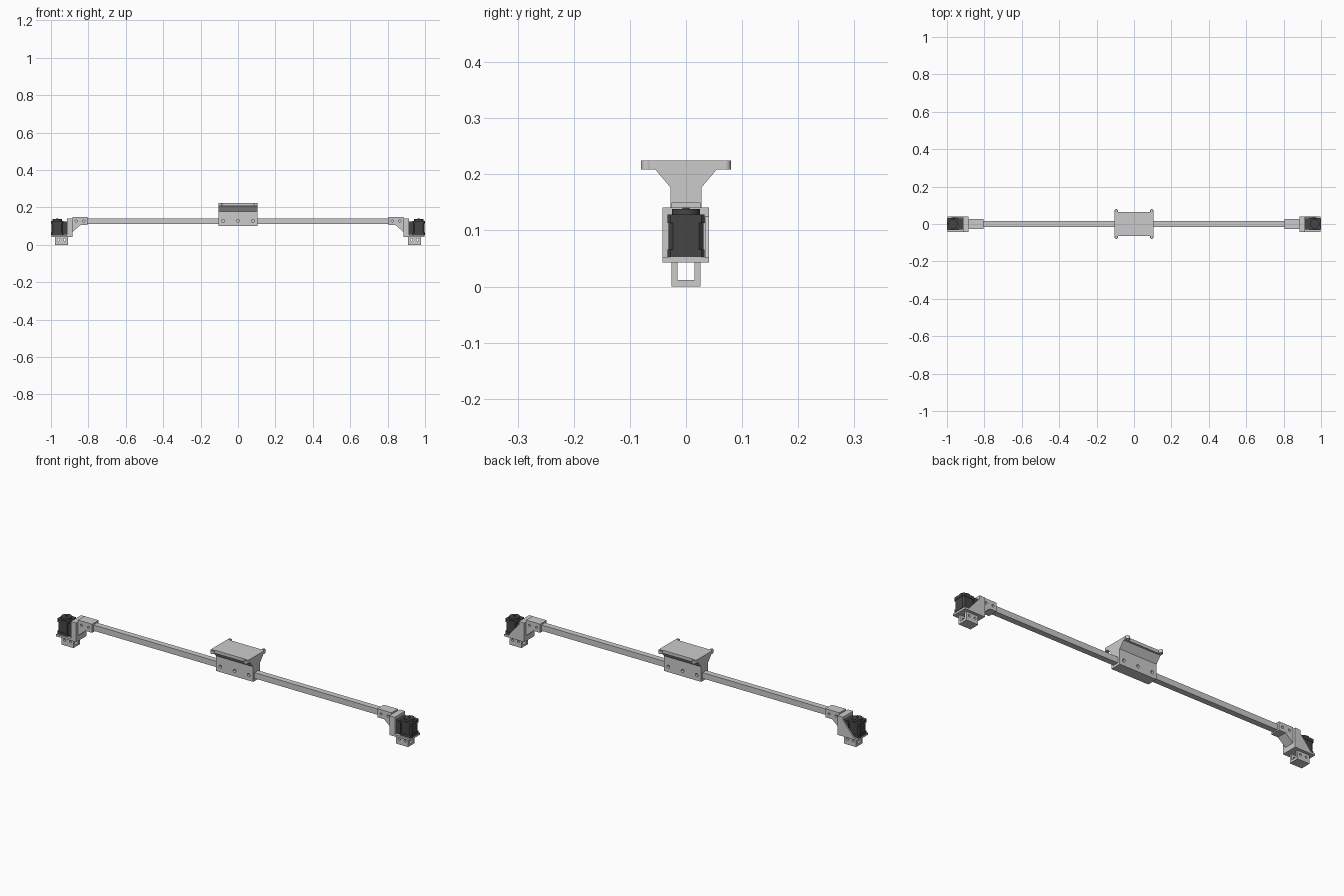
import bpy, bmesh
from math import pi
from mathutils import Matrix, Vector

if "Cube" in bpy.data.objects:
    bpy.data.objects.remove(bpy.data.objects["Cube"])

dark = bpy.data.materials.new("dark_motor")
dark.diffuse_color = (0.06, 0.06, 0.06, 1)
dark.use_nodes = True
dark.node_tree.nodes["Principled BSDF"].inputs["Base Color"].default_value = dark.diffuse_color


def finish(name, bm, mat=None):
    bmesh.ops.recalc_face_normals(bm, faces=bm.faces)
    me = bpy.data.meshes.new(name)
    bm.to_mesh(me)
    bm.free()
    ob = bpy.data.objects.new(name, me)
    bpy.context.collection.objects.link(ob)
    if mat:
        me.materials.append(mat)
    return ob


def prism(name, pts, axis, a, b, mat=None):
    """Extrude a 2D profile along an axis from a to b."""
    place = {'x': lambda p, t: (t, p[0], p[1]),
             'y': lambda p, t: (p[0], t, p[1]),
             'z': lambda p, t: (p[0], p[1], t)}[axis]
    bm = bmesh.new()
    f = bm.faces.new([bm.verts.new(place(p, a)) for p in pts])
    r = bmesh.ops.extrude_face_region(bm, geom=[f])
    d = Vector(place((0, 0), b - a))
    bmesh.ops.translate(bm, vec=d, verts=[g for g in r['geom'] if isinstance(g, bmesh.types.BMVert)])
    return finish(name, bm, mat)


def box(name, x0, x1, y0, y1, z0, z1, mat=None):
    return prism(name, [(x0, y0), (x1, y0), (x1, y1), (x0, y1)], 'z', z0, z1, mat)


def cyl(name, c, r, h, axis='z', mat=None, n=24):
    bm = bmesh.new()
    rot = Matrix.Rotation(pi / 2, 4, 'X') if axis == 'y' else Matrix()
    bmesh.ops.create_cone(bm, cap_ends=True, segments=n, radius1=r, radius2=r, depth=h,
                          matrix=Matrix.Translation(c) @ rot)
    ob = finish(name, bm, mat)
    smooth(ob)
    return ob


def smooth(ob):
    bpy.ops.object.select_all(action='DESELECT')
    ob.select_set(True)
    bpy.context.view_layer.objects.active = ob
    bpy.ops.object.shade_smooth_by_angle(angle=0.6)


def boolean(ob, others, op='DIFFERENCE'):
    for c in others:
        m = ob.modifiers.new("bool", 'BOOLEAN')
        m.operation, m.solver, m.object = op, 'EXACT', c
        bpy.context.view_layer.objects.active = ob
        bpy.ops.object.modifier_apply(modifier=m.name)
        bpy.data.objects.remove(c)


def mirror(ob):
    ob.modifiers.new("mirror", 'MIRROR')


def bar_cutter(x0, x1):
    return box("cut", x0, x1, -0.015, 0.015, 0.112, 0.142)


# square cross bar
box("cross_bar", -0.884, 0.884, -0.0148, 0.0148, 0.1122, 0.1418)

# flared centre mount with corner ears and screw holes
half = [(0.028, 0.10), (0.028, 0.177), (0.055, 0.209), (0.065, 0.209), (0.065, 0.225)]
mount = prism("centre_mount", half + [(-y, z) for y, z in reversed(half)], 'x', -0.105, 0.105)
ears = [cyl("ear", (sx * 0.095, sy * 0.07, 0.217), 0.01, 0.016) for sx in (-1, 1) for sy in (-1, 1)]
boolean(mount, ears, 'UNION')
boolean(mount, [bar_cutter(-0.2, 0.2)])
boolean(mount, [cyl("cut", (x, 0, 0.128), 0.008, 0.2, 'y') for x in (-0.08, 0, 0.08)])
boolean(mount, [cyl("cut", (sx * 0.095, sy * 0.07, 0.217), 0.004, 0.1) for sx in (-1, 1) for sy in (-1, 1)])

# bar sleeve with sloped gusset
sleeve = prism("bar_sleeve", [(0.884, 0.15), (0.805, 0.15), (0.805, 0.106), (0.842, 0.106),
                              (0.884, 0.07)], 'y', -0.026, 0.026)
boolean(sleeve, [bar_cutter(0.7, 0.8835)])
boolean(sleeve, [cyl("cut", (x, 0, 0.128), 0.006, 0.2, 'y') for x in (0.825, 0.865)])
mirror(sleeve)

# motor bracket: upright, base plate, rear side gusset
mirror(box("bracket_upright", 0.884, 0.914, -0.042, 0.041, 0.043, 0.141))
mirror(box("bracket_base", 0.914, 0.998, -0.042, 0.041, 0.043, 0.053))
mirror(prism("bracket_gusset", [(0.914, 0.053), (0.975, 0.053), (0.914, 0.125)], 'y', 0.034, 0.041))

# U-shaped clip under the base plate
clip = prism("lower_clip", [(-0.026, 0), (0.026, 0), (0.026, 0.043), (0.015, 0.043), (0.015, 0.012),
                            (-0.015, 0.012), (-0.015, 0.043), (-0.026, 0.043)], 'x', 0.91, 0.978)
boolean(clip, [cyl("cut", (x, 0, 0.027), 0.006, 0.2, 'y') for x in (0.928, 0.96)])
mirror(clip)

# motor: chamfered body, end caps, round boss, shaft, connector
cx = 0.967


def motor_block(name, r, c, z0, z1):
    pts = [(r, r - c), (r - c, r), (c - r, r), (-r, r - c), (-r, c - r), (c - r, -r), (r - c, -r), (r, c - r)]
    mirror(prism(name, [(cx + x, y) for x, y in pts], 'z', z0, z1, dark))


motor_block("motor_lower_cap", 0.033, 0.005, 0.053, 0.066)
motor_block("motor_body", 0.031, 0.008, 0.066, 0.113)
motor_block("motor_upper_cap", 0.033, 0.005, 0.113, 0.128)
mirror(cyl("motor_boss", (cx, 0, 0.133), 0.025, 0.01, mat=dark, n=32))
mirror(cyl("motor_shaft", (cx, 0, 0.139), 0.006, 0.004, mat=dark))
mirror(box("motor_connector", 0.914, 0.937, -0.03, 0.03, 0.055, 0.125, dark))
